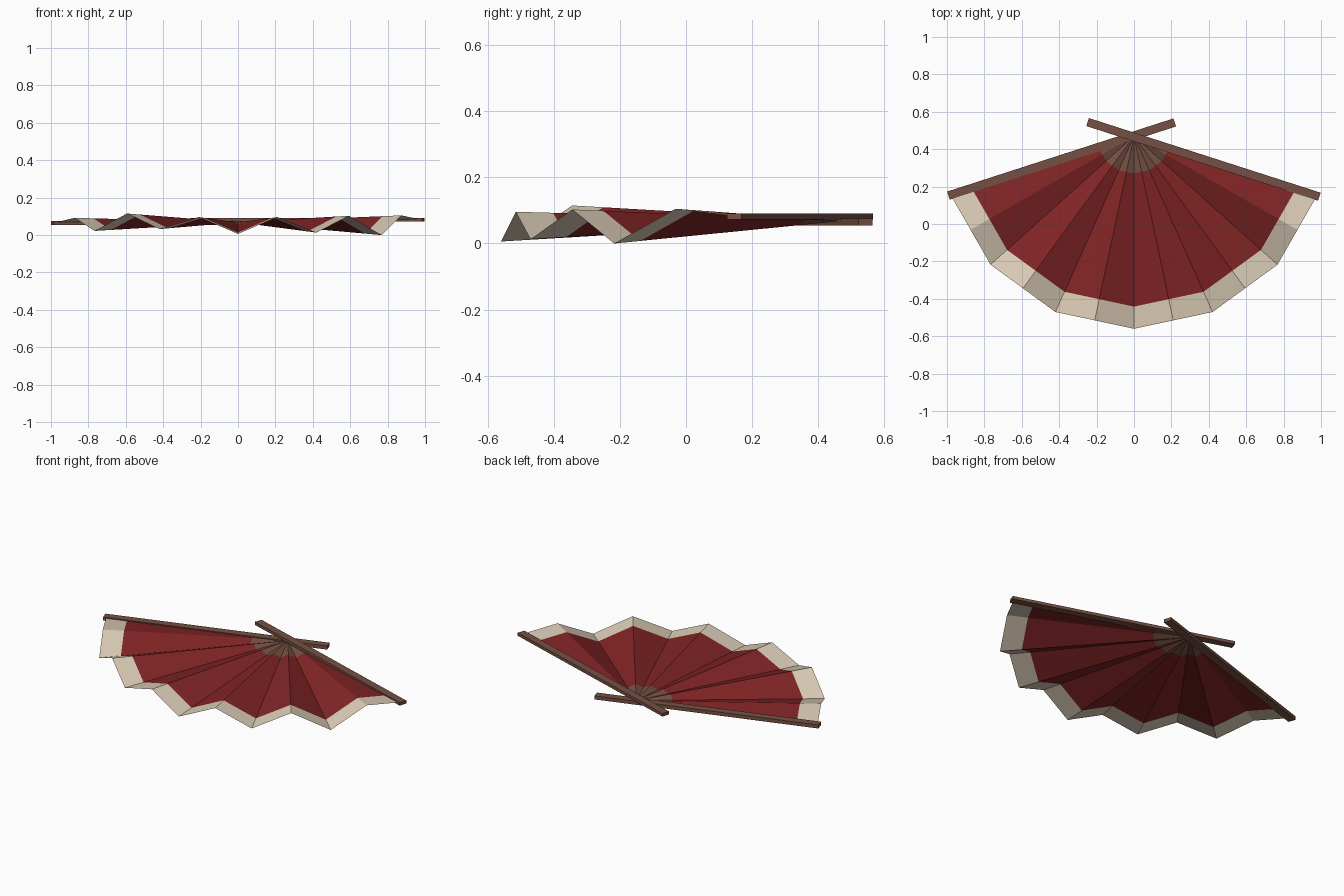
import bpy
import bmesh
import math
from mathutils import Vector

default = bpy.data.objects.get("Cube")
if default:
    bpy.data.objects.remove(default, do_unlink=True)


def make_material(name, colour):
    mat = bpy.data.materials.new(name)
    mat.use_nodes = True
    mat.diffuse_color = (*colour, 1)
    mat.node_tree.nodes["Principled BSDF"].inputs["Base Color"].default_value = (*colour, 1)
    return mat


wood = make_material("brown wood", (0.178, 0.080, 0.056))
red = make_material("red cloth", (0.223, 0.018, 0.019))
cream = make_material("cream trim", (0.716, 0.610, 0.473))


def finish(bm, name, materials):
    mesh = bpy.data.meshes.new(name)
    bm.to_mesh(mesh)
    bm.free()
    for mat in materials:
        mesh.materials.append(mat)
    obj = bpy.data.objects.new(name, mesh)
    bpy.context.collection.objects.link(obj)
    return obj


# Pleated leaf: alternating valley and ridge folds radiating from the pivot,
# with hub, cloth and trim bands
pivot = Vector((0, 0.47, 0.068))
radius = 1.03
spread = math.radians(72.2)
fold_heights = [0.066, 0.092, 0.022, 0.115, 0.032, 0.096, 0.006,
                0.096, 0.013, 0.103, 0.0, 0.105, 0.082]
bands = [0.194, 0.885, 1.0]
folds = len(fold_heights) - 1
step = 2 * spread / folds

bm = bmesh.new()
centre = bm.verts.new(pivot)
rays = []
for i, z in enumerate(fold_heights):
    angle = -spread + i * step
    reach = radius * (math.cos(step) if i % 2 else 1)
    tip = Vector((math.sin(angle) * reach, pivot.y - math.cos(angle) * reach, z))
    rays.append([bm.verts.new(pivot.lerp(tip, t)) for t in bands])

for a, b in zip(rays, rays[1:]):
    bm.faces.new((centre, a[0], b[0])).material_index = 0
    for k in (0, 1):
        bm.faces.new((a[k], a[k + 1], b[k + 1], b[k])).material_index = k + 1
finish(bm, "pleated_leaf", [wood, red, cream])


# Guard sticks: two flat bars crossing at the pivot
def guard_stick(name, start, end, bottom, top, width=0.045):
    a, b = Vector(start), Vector(end)
    along = b - a
    bm = bmesh.new()
    bmesh.ops.create_cube(bm, size=1)
    bmesh.ops.scale(bm, vec=(along.length, width, top - bottom), verts=bm.verts)
    obj = finish(bm, name, [wood])
    middle = (a + b) / 2
    obj.location = (middle.x, middle.y, (top + bottom) / 2)
    obj.rotation_euler.z = math.atan2(along.y, along.x)


guard_stick("left_guard_stick", (-0.248, 0.545), (0.991, 0.146), 0.073, 0.091)
guard_stick("right_guard_stick", (0.218, 0.543), (-0.992, 0.152), 0.054, 0.075)
